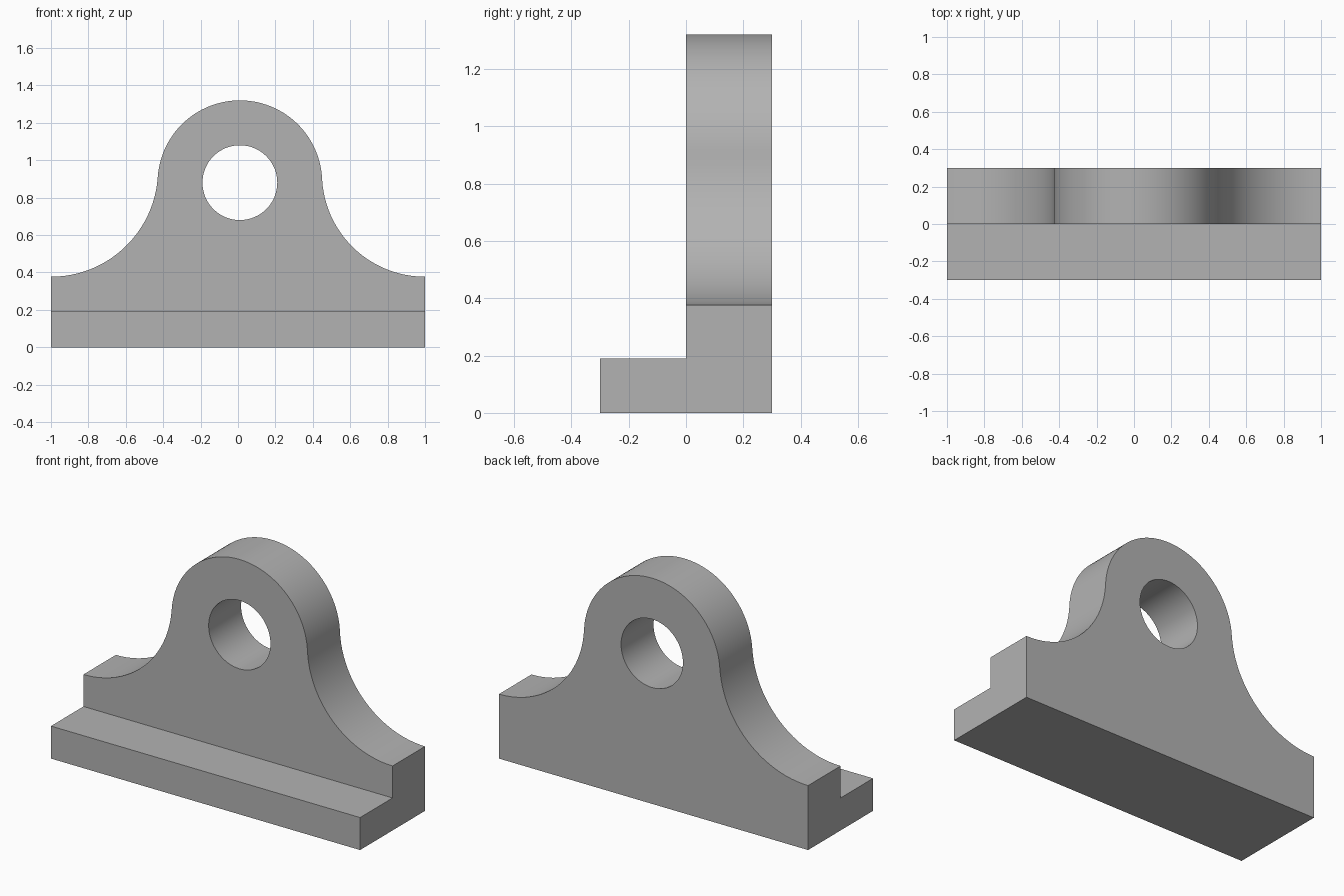
import bpy, bmesh
from math import pi, cos, sin, atan2, hypot, radians

if "Cube" in bpy.data.objects:
    bpy.data.objects.remove(bpy.data.objects["Cube"], do_unlink=True)

HALF, DEPTH = 1.0, 0.3             # half length, thickness of the upright
FOOT, SHOULDER = 0.19, 0.377       # heights of the foot and of the ends
CX, CZ, R, BORE = 0.01, 0.88, 0.44, 0.2

grey = bpy.data.materials.new("plain grey")
grey.use_nodes = True
colour = (0.45, 0.45, 0.45, 1)
grey.diffuse_color = colour
grey.node_tree.nodes["Principled BSDF"].inputs["Base Color"].default_value = colour


def arc(x, z, r, start, end, steps):
    return [(x + r * cos(start + (end - start) * i / steps),
             z + r * sin(start + (end - start) * i / steps)) for i in range(steps + 1)]


def flank(side):
    """Concave arc, level at the end and tangent to the round head."""
    dx, drop = side * HALF - CX, CZ - SHOULDER
    r = (dx * dx + drop * drop - R * R) / (2 * (R + drop))
    x, z = side * HALF, SHOULDER + r
    to_head = atan2(CZ - z, CX - x) % (2 * pi)
    return arc(x, z, r, 1.5 * pi, to_head, 24), atan2(z - CZ, dx)


# Outline of the upright, counter-clockwise from the front
right_flank, head_start = flank(1)
left_flank, head_end = flank(-1)
outline = [(-HALF, 0), (HALF, 0)] + right_flank
outline += arc(CX, CZ, R, head_start, head_end, 56)[1:-1]
outline += left_flank[::-1]

# Extrude the upright backwards, then pull the foot out of its front
bm = bmesh.new()
face = bm.faces.new([bm.verts.new((x, 0, z)) for x, z in outline])
grown = bmesh.ops.extrude_face_region(bm, geom=[face])["geom"]
bmesh.ops.translate(bm, vec=(0, DEPTH, 0),
                    verts=[v for v in grown if isinstance(v, bmesh.types.BMVert)])
bmesh.ops.recalc_face_normals(bm, faces=bm.faces[:])
bmesh.ops.bisect_plane(bm, geom=bm.verts[:] + bm.edges[:] + bm.faces[:],
                       plane_co=(0, 0, FOOT), plane_no=(0, 0, 1))
bm.normal_update()
front = [f for f in bm.faces if f.normal.y < -0.9 and f.calc_center_median().z < FOOT]
grown = bmesh.ops.extrude_face_region(bm, geom=front)["geom"]
bmesh.ops.translate(bm, vec=(0, -DEPTH, 0),
                    verts=[v for v in grown if isinstance(v, bmesh.types.BMVert)])
bmesh.ops.dissolve_limit(bm, angle_limit=radians(0.1), verts=bm.verts[:], edges=bm.edges[:])
bmesh.ops.recalc_face_normals(bm, faces=bm.faces[:])
mesh = bpy.data.meshes.new("bearing_bracket")
bm.to_mesh(mesh)
bm.free()
mesh.materials.append(grey)
bracket = bpy.data.objects.new("bearing_bracket", mesh)
bpy.context.collection.objects.link(bracket)

# Bore through the head
bpy.ops.mesh.primitive_cylinder_add(vertices=64, radius=BORE, depth=1,
                                    location=(CX, DEPTH / 2, CZ), rotation=(pi / 2, 0, 0))
cutter = bpy.context.object
cutter.name = "bore_cutter"
cutter.hide_render = True
cutter.data.materials.append(grey)
bore = bracket.modifiers.new("bore", "BOOLEAN")
bore.operation, bore.solver, bore.object = "DIFFERENCE", "EXACT", cutter

bpy.ops.object.select_all(action="DESELECT")
bracket.select_set(True)
bpy.context.view_layer.objects.active = bracket
bpy.ops.object.modifier_apply(modifier="bore")
bpy.data.objects.remove(cutter, do_unlink=True)
bpy.ops.object.shade_smooth_by_angle(angle=radians(30))
